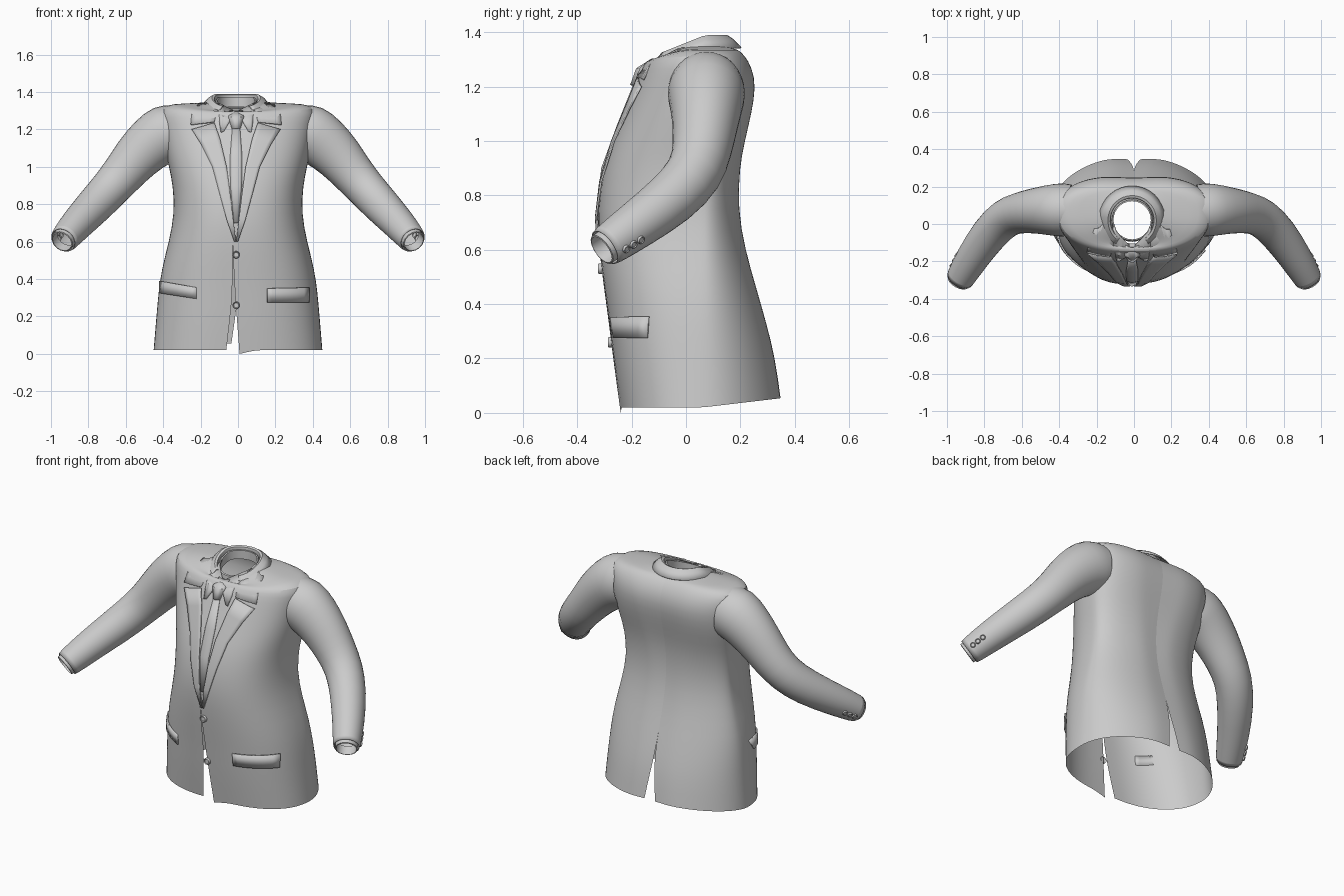
import bpy, math
from mathutils import Vector

cube = bpy.data.objects.get("Cube")
if cube:
    bpy.data.objects.remove(cube)

cloth = bpy.data.materials.new("light_grey_cloth")
cloth.use_nodes = True
GREY = (0.6, 0.6, 0.6, 1)
cloth.diffuse_color = GREY
cloth.node_tree.nodes["Principled BSDF"].inputs["Base Color"].default_value = GREY

CENTRE_Y = 0.06
MID_X = -0.01
# torso sections: height, half width, front y, back y, dip of the front
SECTIONS = [
    (0.02, .452, -.24, .358, 0), (0.2, .437, -.268, .338, 0), (0.32, .427, -.282, .308, 0),
    (0.45, .41, -.3, .27, 0), (0.6, .37, -.32, .225, 0), (0.75, .34, -.328, .198, 0),
    (0.9, .348, -.303, .203, 0), (1.0, .37, -.268, .223, 0), (1.1, .39, -.228, .248, 0),
    (1.2, .405, -.188, .265, 0), (1.27, .415, -.163, .25, 0), (1.315, .41, -.145, .222, .02),
    (1.338, .36, -.13, .195, .04), (1.34, .22, -.12, .17, .05), (1.35, .125, -.105, .14, .06)]


def finish(name, mesh, thick=0.0, subdiv=0):
    """Add an object with the cloth colour and optional modifiers."""
    obj = bpy.data.objects.new(name, mesh)
    bpy.context.collection.objects.link(obj)
    mesh.materials.append(cloth)
    if thick:
        mod = obj.modifiers.new("thickness", 'SOLIDIFY')
        mod.thickness = thick
        mod.offset = 0
    if subdiv:
        mod = obj.modifiers.new("smooth", 'SUBSURF')
        mod.levels = mod.render_levels = subdiv
        mod.boundary_smooth = 'PRESERVE_CORNERS'
    return obj


def loft(name, rows, closed=False, flip=False, skip=None, **mods):
    """Skin a grid of points given row by row, leaving out faces that skip selects."""
    cols = len(rows[0])
    points = [Vector(p) for row in rows for p in row]
    faces = []
    for r in range(len(rows) - 1):
        for c in range(cols if closed else cols - 1):
            d = (c + 1) % cols
            face = [r * cols + c, r * cols + d, (r + 1) * cols + d, (r + 1) * cols + c]
            if skip and skip(sum((points[i] for i in face), Vector()) / 4):
                continue
            faces.append(face[::-1] if flip else face)
    mesh = bpy.data.meshes.new(name)
    mesh.from_pydata(points, [], faces)
    return finish(name, mesh, **mods)


def section_at(z):
    for a, b in zip(SECTIONS, SECTIONS[1:]):
        if z <= b[0]:
            t = max(0, (z - a[0]) / (b[0] - a[0]))
            return [p + (q - p) * t for p, q in zip(a, b)]
    return SECTIONS[-3]


FRONT_POWER = 2.4


def back_power(z):
    """The upper back is squarer than the skirt."""
    return 2 + .7 * min(1, max(0, (z - .8) / .3))


def front_point(x, z, lift=0.0):
    """Point on the torso front, pushed outwards by lift."""
    _, w, yf, _, _ = section_at(z)
    ratio = min(1, abs(x) / w)
    depth = CENTRE_Y - yf
    y = CENTRE_Y - depth * (1 - ratio ** FRONT_POWER) ** (1 / FRONT_POWER)
    out = Vector((x / w ** 2, (y - CENTRE_Y) / depth ** 2, 0)).normalized()
    return Vector((x, y + 1.4 * max(0, z - 1.27), z)) + out * lift


def plate(name, edge_a, edge_b, lift, thick, side=1, steps=5, ridge=0.0):
    """Panel between two outlines, laid on the torso front."""
    rows = []
    for a, b in zip(edge_a, edge_b):
        row = []
        for i in range(steps + 1):
            t = i / steps
            x, z = (p + (q - p) * t for p, q in zip(a, b))
            row.append(front_point(MID_X + side * x, z, lift + ridge * math.sin(math.pi * t)))
        rows.append(row)
    return loft(name, rows, thick=thick)


def in_armhole(p):
    return abs(p.x) > .3 and math.hypot(p.y - .07, p.z - 1.18) < .1


# Torso halves, parted at the front hem and the back vent
COLS = 24
for side, label in ((1, "left"), (-1, "right")):
    rows = []
    for z, w, yf, yb, dip in SECTIONS:
        low = max(0, 1 - z / 0.3)
        front_edge = -.03 * min(1, z / .6) + .01 * low if side > 0 else -.03 - .035 * low
        if z > 1.1:
            front_edge = 0
        vent = side * .038 * max(0, 1 - z / .32)
        row = []
        for i in range(COLS + 1):
            ang = math.pi * (i / COLS - 0.5)
            c, s = max(0, math.cos(ang)), math.sin(ang)
            power = 2 / (FRONT_POWER if s < 0 else back_power(z))
            x = side * w * c ** power + (front_edge if s < 0 else vent) * (1 - c) ** 2
            reach = CENTRE_Y - yf if s < 0 else yb - CENTRE_Y - .012 * max(0, s) ** 60
            y = CENTRE_Y + math.copysign(abs(s) ** power, s) * reach
            hem = (.035 * max(0, s) - (.02 if side > 0 and i == 0 else 0)) if z < .1 else 0
            row.append((x, y, z + hem - dip * max(0, -s) ** 2))
        rows.append(row)
    loft(label + "_jacket_half", rows, flip=side < 0, skip=in_armhole, subdiv=1)

# Sleeves: centre x, y, z, then radius across and radius in depth
SLEEVE = [(.335, .075, 1.185, .15, .14), (.39, .075, 1.18, .163, .148), (.455, .075, 1.135, .15, .138),
          (.54, .07, 1.055, .133, .122), (.61, .06, .968, .118, .112), (.685, .038, .882, .108, .107),
          (.77, -.045, .79, .103, .103), (.868, -.185, .688, .09, .09), (.935, -.3, .607, .078, .078)]


def sleeve_frame(i, side):
    here = Vector(SLEEVE[i][:3])
    before, after = (Vector(SLEEVE[max(0, min(len(SLEEVE) - 1, k))][:3]) for k in (i - 1, i + 1))
    along = (after - before).normalized()
    depth = Vector((0, 1, 0))
    depth = (depth - along * depth.dot(along)).normalized()
    flip = Vector((side, 1, 1))
    return [v * flip for v in (here, along, depth, depth.cross(along))]


def ring(centre, u, v, ru, rv, count=16):
    angles = [2 * math.pi * k / count for k in range(count)]
    return [centre + u * ru * math.cos(a) + v * rv * math.sin(a) for a in angles]


def disc(name, centre, normal, radius, depth):
    """Button with a slightly raised rim."""
    normal = normal.normalized()
    u = normal.orthogonal().normalized()
    v = normal.cross(u)
    shape = ((1, -.5), (1, .5), (.85, .8), (.65, .5), (.01, .5))
    return loft(name, [ring(centre + normal * depth * h, u, v, radius * r, radius * r, 12)
                       for r, h in shape], closed=True)


for side, label in ((1, "left"), (-1, "right")):
    rows = []
    for i, (_, _, _, across, deep) in enumerate(SLEEVE):
        p, along, u, v = sleeve_frame(i, side)
        rows.append(ring(p, u, v, deep, across))
    p, along, u, v = sleeve_frame(len(SLEEVE) - 1, side)
    for shift, size in ((.004, .068), (-.04, .066)):
        rows.append(ring(p + along * shift, u, v, size, size))
    loft(label + "_sleeve", rows, closed=True, flip=side > 0, subdiv=1)
    # shirt cuff showing past the sleeve end
    cuff = [ring(p + along * s, u, v, r, r) for s, r in ((-.03, .064), (.012, .062), (.014, .056), (-.04, .054))]
    loft(label + "_shirt_cuff", cuff, closed=True, flip=side > 0)
    # row of cuff buttons
    a, b = Vector(SLEEVE[-2][:3]), Vector(SLEEVE[-1][:3])
    axis = (b - a).normalized()
    out = Vector((.7, .55, -.35))
    out = (out - axis * out.dot(axis)).normalized()
    for k in range(3):
        t = .3 + .22 * k
        spot = a.lerp(b, t) + out * (.086 - .012 * t)
        mirror = Vector((side, 1, 1))
        disc(f"{label}_cuff_button_{k + 1}", spot * mirror, out * mirror, .015, .01)


# Collars: rings round the neck that fall towards the front
def collar(name, profile, start, closed, thick):
    count = 28
    rows = []
    for radius, z in profile:
        row = []
        for k in range(count + (not closed)):
            a = start + (2 * math.pi if closed else math.pi - 2 * start) * k / count
            y = .02 + radius * math.sin(a)
            row.append((MID_X + radius * .98 * math.cos(a), y, z - .4 * max(0, .07 - y) * (z > 1.3)))
        rows.append(row)
    loft(name, rows, closed=closed, thick=thick)


collar("shirt_collar_stand", [(.115, 1.32), (.11, 1.372), (.102, 1.372), (.102, 1.32)], 0, True, 0)
collar("jacket_collar", [(.115, 1.35), (.122, 1.382), (.132, 1.386), (.155, 1.37), (.182, 1.342)],
       math.radians(-55), False, .006)

# Lapels, collar leaves and shirt points, mirrored about the closing line
LAPEL_IN = [(.115, 1.235), (.085, 1.15), (.05, 1.0), (.03, .85), (.015, .72), (0, .6)]
LAPEL_OUT = [(.235, 1.2), (.185, 1.12), (.125, 1.0), (.085, .85), (.05, .72), (.01, .6)]
# hip pocket flap corners for each side, inner then outer
FLAPS = {"left": ([(.165, .35), (.165, .275)], [(.385, .355), (.385, .275)]),
         "right": ([(.21, .355), (.21, .295)], [(.405, .39), (.405, .325)])}
for side, label in ((1, "left"), (-1, "right")):
    plate(label + "_lapel", LAPEL_IN, LAPEL_OUT, .005, .007, side)
    plate(label + "_collar_leaf", [(.105, 1.345), (.095, 1.29), (.118, 1.24)],
          [(.2, 1.335), (.235, 1.28), (.24, 1.225)], .006, .008, side)
    plate(label + "_shirt_point", [(.015, 1.3), (.03, 1.25), (.065, 1.19)],
          [(.1, 1.345), (.095, 1.28), (.08, 1.185)], .004, .006, side)
    plate(label + "_pocket_flap", *FLAPS[label], .005, .008, side, 8)

# Necktie
plate("tie_knot", [(-.035, 1.3), (-.04, 1.265), (-.022, 1.205)],
      [(.035, 1.3), (.04, 1.265), (.022, 1.205)], .003, .006, ridge=.014)
plate("tie_blade", [(-.02, 1.21), (-.032, 1.05), (-.03, .9), (-.012, .7)],
      [(.02, 1.21), (.032, 1.05), (.03, .9), (.012, .7)], .002, .004, ridge=.005)

# Front buttons
for k, z in enumerate((.53, .26)):
    disc(f"front_button_{k + 1}", front_point(MID_X, z, .003), Vector((0, -1, 0)), .02, .012)

# Smooth shading with crisp folds
bpy.ops.object.select_all(action='DESELECT')
for obj in bpy.context.collection.objects:
    if obj.type == 'MESH':
        obj.select_set(True)
        bpy.context.view_layer.objects.active = obj
bpy.ops.object.shade_smooth_by_angle(angle=math.radians(40))
